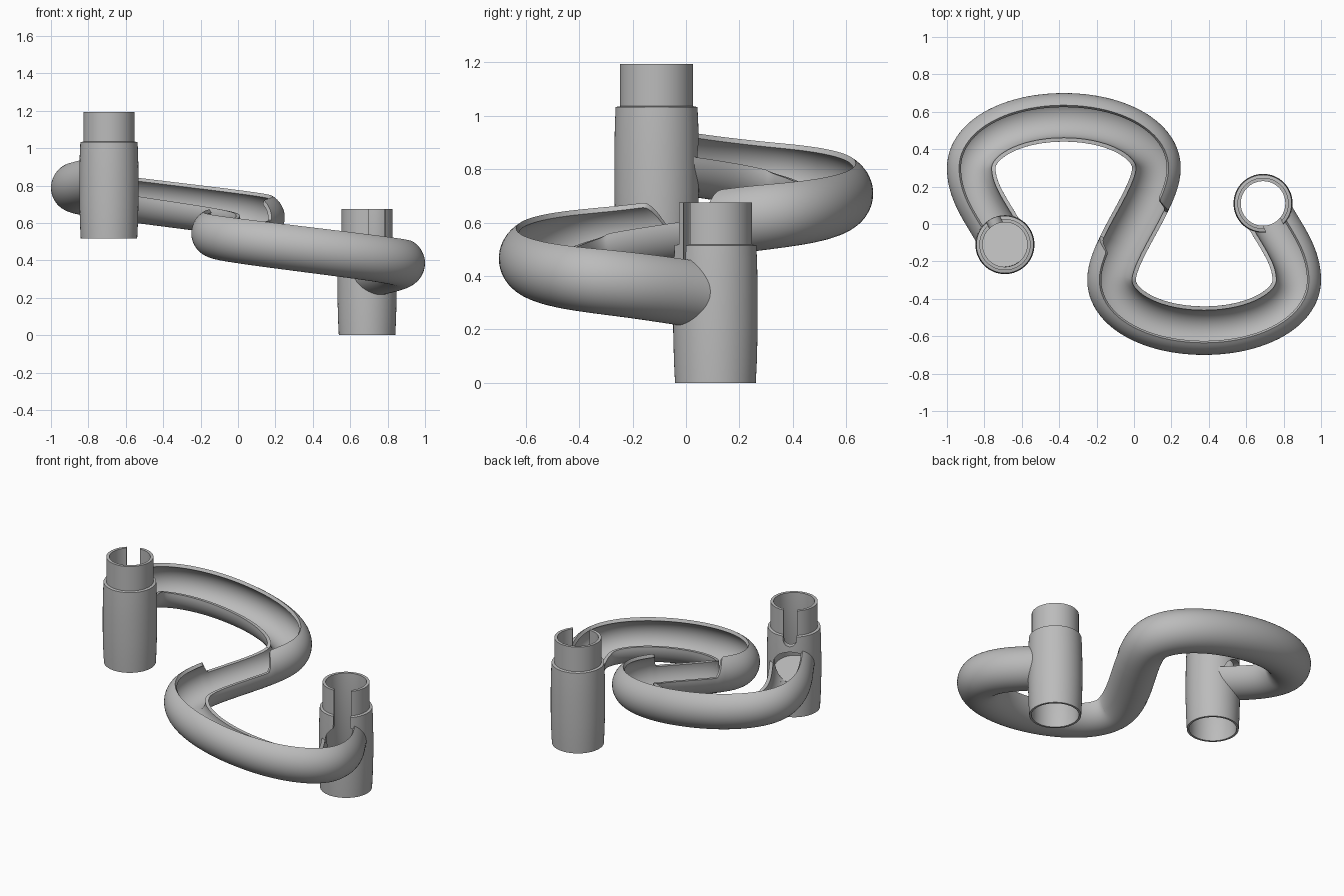
import bpy, bmesh, math
from mathutils import Vector, Matrix
from mathutils.geometry import interpolate_bezier

if "Cube" in bpy.data.objects:
    bpy.data.objects.remove(bpy.data.objects["Cube"], do_unlink=True)

grey = bpy.data.materials.new("plain grey")
grey.use_nodes = True
grey.diffuse_color = (0.5, 0.5, 0.5, 1)
grey.node_tree.nodes["Principled BSDF"].inputs["Base Color"].default_value = (0.5, 0.5, 0.5, 1)


def finish(name, bm):
    bmesh.ops.recalc_face_normals(bm, faces=bm.faces)
    mesh = bpy.data.meshes.new(name)
    bm.to_mesh(mesh)
    bm.free()
    mesh.materials.append(grey)
    ob = bpy.data.objects.new(name, mesh)
    bpy.context.collection.objects.link(ob)
    return ob


def loft(name, rings, capped=True):
    """Skin closed rings; uncapped lofts join the last ring to the first."""
    bm = bmesh.new()
    loops = [[bm.verts.new(p) for p in ring] for ring in rings]
    n = len(loops[0])
    for a, b in zip(loops, loops[1:] if capped else loops[1:] + loops[:1]):
        for i in range(n):
            j = (i + 1) % n
            bm.faces.new((a[i], a[j], b[j], b[i]))
    if capped:
        bm.faces.new(loops[0])
        bm.faces.new(loops[-1])
    return finish(name, bm)


def lathe(name, profile, centre, capped=False, sides=64):
    angles = [math.tau * i / sides for i in range(sides)]
    return loft(name, [[centre + Vector((r * math.cos(a), r * math.sin(a), z))
                        for a in angles] for r, z in profile], capped)


def cut(ob, cutters):
    for c in cutters:
        c.hide_render = True
        mod = ob.modifiers.new("cut", "BOOLEAN")
        mod.operation, mod.solver, mod.object = "DIFFERENCE", "EXACT", c
    dg = bpy.context.evaluated_depsgraph_get()
    mesh = bpy.data.meshes.new_from_object(ob.evaluated_get(dg))
    ob.modifiers.clear()
    ob.data = mesh
    for c in cutters:
        bpy.data.objects.remove(c, do_unlink=True)


# Plan path of the S-shaped track, from the high tower to the low one
START = Vector((-0.69, -0.11, 0))
LEFT, TOP, RIGHT = Vector((-0.87, 0.3, 0)), Vector((-0.375, 0.57, 0)), Vector((0.12, 0.3, 0))
X, Y = Vector((1, 0, 0)), Vector((0, 1, 0))
OUT = Vector((-0.42, 0.9, 0)).normalized()
spans = [(START, START + OUT * 0.17, LEFT - Y * 0.15, LEFT),
         (LEFT, LEFT + Y * 0.15, TOP - X * 0.28, TOP),
         (TOP, TOP + X * 0.28, RIGHT + Y * 0.15, RIGHT)]
half = []
for s in spans:
    half += interpolate_bezier(*s, 28)[:-1]
middle = interpolate_bezier(RIGHT, RIGHT - Y * 0.16, -RIGHT + Y * 0.16, -RIGHT, 61)
path = half + middle + [-p for p in reversed(half)]

# Constant fall along the path
dist = [0]
for a, b in zip(path, path[1:]):
    dist.append(dist[-1] + (b - a).length)
total = dist[-1]
path = [p + Vector((0, 0, 0.587 + 0.52 * (0.5 - d / total))) for p, d in zip(path, dist)]


def frame(i):
    t = path[min(i + 1, len(path) - 1)] - path[max(i - 1, 0)]
    side = Vector((-t.y, t.x, 0)).normalized()
    return side, t.cross(side).normalized()


def arc(i, radius, a0, a1, n):
    side, up = frame(i)
    angles = [math.radians(a0 + (a1 - a0) * k / n) for k in range(n + 1)]
    return [path[i] + radius * (side * math.cos(a) + up * math.sin(a)) for a in angles]


def lip(s):
    """Rim angle of one wall: raised on the outside of a bend, low elsewhere."""
    t = min(max((s - 0.13) / 0.06, 0), 1)
    return 4 + 56 * t * t * (3 - 2 * t)


# Banked open track
rings = []
for i, d in enumerate(dist):
    s = total / 2 - d
    a0, a1 = lip(s), -180 - lip(-s)
    rings.append(arc(i, 0.13, a0, a1, 36) + arc(i, 0.109, a1, a0, 36))
track = loft("track", rings)


def bore(indices):
    return loft("bore_cutter", [arc(i, 0.109, 0, 350, 35) for i in indices])


def slot(centre, out, width, z0, z1):
    """Round-bottomed vertical slot cutter facing along out."""
    side = Vector((-out.y, out.x, 0))
    r = width / 2
    outline = [(r, z1), (-r, z1)]
    outline += [(-r * math.cos(math.pi * k / 10), z0 + r - r * math.sin(math.pi * k / 10))
                for k in range(11)]
    return loft("slot_cutter", [[centre + out * depth + side * u + Vector((0, 0, z))
                                 for u, z in outline] for depth in (0.03, 0.25)])


# Towers: barrel body, narrower neck and a socket underneath
BODY = [(0.151, 0), (0.155, 0.08), (0.158, 0.2), (0.158, 0.34), (0.156, 0.45), (0.153, 0.515),
        (0.137, 0.518), (0.137, 0.675), (0.119, 0.675), (0.119, 0.2), (0.138, 0.16), (0.138, 0)]
last = len(path) - 1
low_tower = lathe("low_tower", BODY, -START)
cut(low_tower, [bore(range(last - 24, last + 1)), slot(-START, -OUT, 0.1, 0.36, 0.8)])
HIGH = START + Vector((0, 0, 0.517))
high_tower = lathe("high_tower", BODY, HIGH)
cut(high_tower, [bore(range(25)), slot(START, OUT, 0.078, 0.97, 1.3)])

# Trim the track where it meets the tower walls
trim = [(0.146, -0.3), (0.146, 1.5)]
cut(track, [lathe("trim_cutter", trim, c, True) for c in (START, -START)])

# Sloping floor that guides into the track
floor = lathe("high_tower_floor", [(0.124, -0.01), (0.124, 0.01)], Vector(), True)
tilt = Matrix.Rotation(math.radians(14), 4, Vector((-OUT.y, OUT.x, 0)))
floor.data.transform(Matrix.Translation(START + Vector((0, 0, 0.75))) @ tilt)

for ob in (track, low_tower, high_tower, floor):
    bpy.ops.object.select_all(action="DESELECT")
    ob.select_set(True)
    bpy.context.view_layer.objects.active = ob
    bpy.ops.object.shade_smooth_by_angle(angle=math.radians(35))
